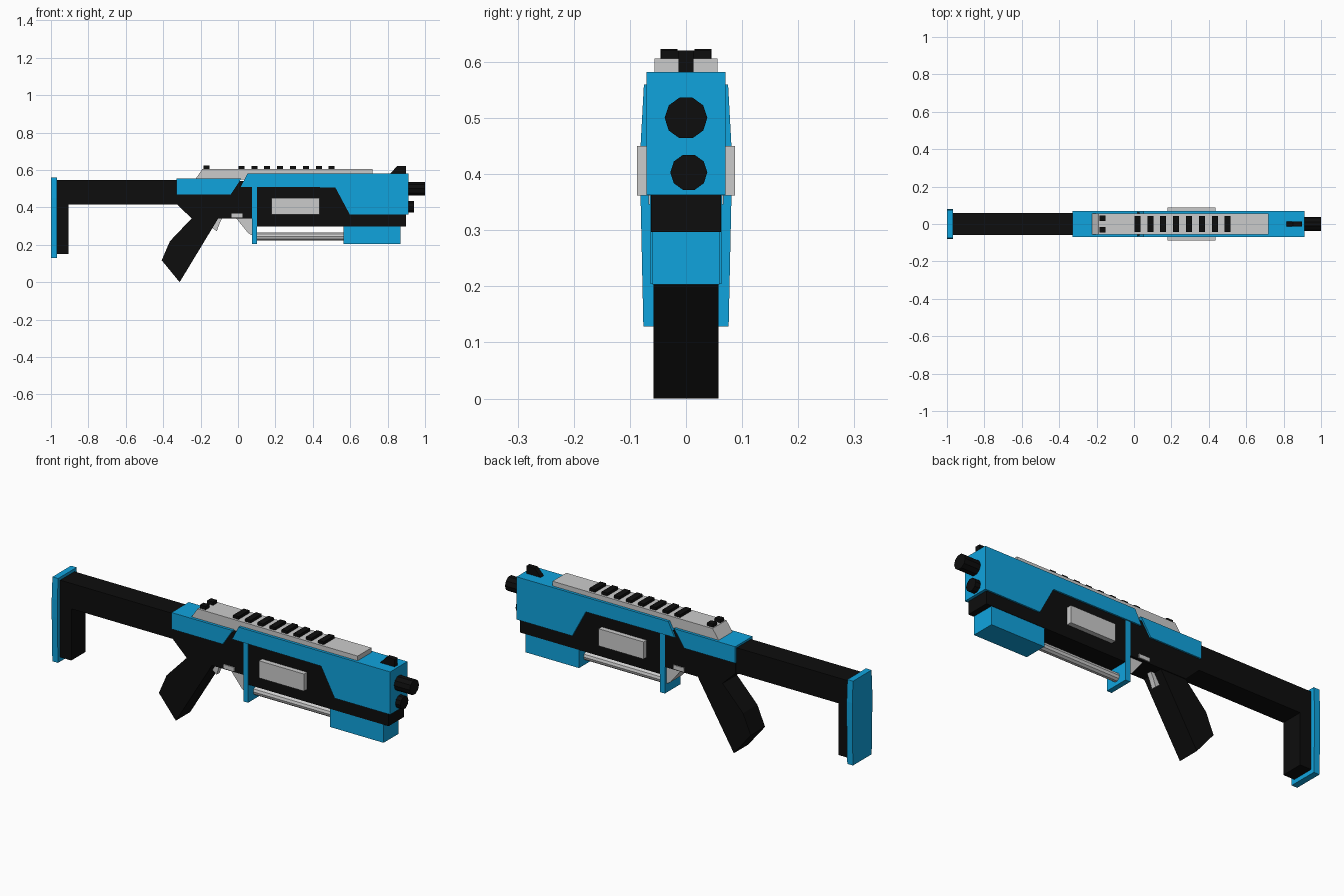
import bpy, bmesh, math
from mathutils import Matrix

if "Cube" in bpy.data.objects:
    bpy.data.objects.remove(bpy.data.objects["Cube"])


def material(name, rgb):
    m = bpy.data.materials.new(name)
    m.diffuse_color = (*rgb, 1)
    m.use_nodes = True
    m.node_tree.nodes["Principled BSDF"].inputs["Base Color"].default_value = m.diffuse_color
    return m


BLACK = material("black", (0.004, 0.004, 0.004))
BLUE = material("blue", (0.005, 0.37, 0.73))
GREY = None


def finish(name, bm, mat):
    bmesh.ops.recalc_face_normals(bm, faces=bm.faces)
    mesh = bpy.data.meshes.new(name)
    bm.to_mesh(mesh)
    bm.free()
    if mat:
        mesh.materials.append(mat)
    ob = bpy.data.objects.new(name, mesh)
    bpy.context.collection.objects.link(ob)
    return ob


def prism(name, pts, y0, y1, mat):
    """Side profile in x, z extruded from y0 to y1."""
    bm = bmesh.new()
    face = bm.faces.new([bm.verts.new((x, y0, z)) for x, z in pts])
    ext = bmesh.ops.extrude_face_region(bm, geom=[face])
    for v in ext["geom"]:
        if isinstance(v, bmesh.types.BMVert):
            v.co.y = y1
    return finish(name, bm, mat)


def box(name, x0, x1, y0, y1, z0, z1, mat):
    return prism(name, [(x0, z0), (x1, z0), (x1, z1), (x0, z1)], y0, y1, mat)


def tube(name, x0, x1, y, z, r, sides, mat):
    bm = bmesh.new()
    place = Matrix.Translation(((x0 + x1) / 2, y, z)) @ Matrix.Rotation(math.pi / 2, 4, 'Y')
    bmesh.ops.create_cone(bm, cap_ends=True, segments=sides, radius1=r, radius2=r,
                          depth=x1 - x0, matrix=place)
    return finish(name, bm, mat)


# Butt plate: outline in y, z, bulging slightly at mid height
bm = bmesh.new()
outline = [(-.076, .128), (.076, .128), (.081, .36), (.081, .45), (.075, .56),
           (-.075, .56), (-.081, .45), (-.081, .36)]
plate = bm.faces.new([bm.verts.new((-1, y, z)) for y, z in outline])
ext = bmesh.ops.extrude_face_region(bm, geom=[plate])
bmesh.ops.translate(bm, vec=(.032, 0, 0),
                    verts=[v for v in ext["geom"] if isinstance(v, bmesh.types.BMVert)])
finish("butt_plate", bm, BLUE)

# Stock with its drop leg
prism("stock", [(-.97, .15), (-.905, .15), (-.905, .415), (-.30, .415), (-.30, .545),
                (-.97, .545)], -.058, .058, BLACK)

# Receiver and pistol grip
prism("receiver", [(-.325, .415), (-.247, .34), (.08, .34), (.08, .297), (.898, .297),
                   (.898, .54), (-.325, .54)], -.062, .062, BLACK)
prism("pistol_grip", [(-.247, .342), (-.364, .219), (-.408, .117), (-.312, 0),
                      (-.105, .342)], -.058, .058, BLACK)

# Blue covers
prism("rear_cover", [(-.328, .47), (-.038, .47), (.018, .555), (-.328, .555)],
      -.07, .07, BLUE)
prism("main_cover", [(.015, .51), (.052, .582), (.912, .582), (.912, .363),
                     (.597, .363), (.52, .507)], -.07, .07, BLUE)

# Band, fore-end and magazine tube
box("band", .075, .102, -.064, .064, .205, .51, BLUE)
box("fore_end", .565, .868, -.06, .06, .203, .297, BLUE)
tube("magazine_tube", .1, .57, 0, .245, .022, 10, GREY)

# Barrel and lower muzzle
tube("barrel", .90, 1.0, 0, .5, .038, 10, BLACK)
tube("lower_muzzle", .90, .94, .005, .403, .033, 10, BLACK)

# Trigger and its guard
prism("trigger", [(-.085, .342), (-.1, .31), (-.113, .272), (-.15, .3), (-.135, .342)],
      -.013, .013, GREY)
prism("trigger_guard", [(-.01, .342), (.076, .342), (.076, .25), (.055, .262)],
      -.05, .05, GREY)

# Side plates and buttons on both sides
for side, s in (("front", -1), ("back", 1)):
    box(f"{side}_plate", .18, .435, s * .06, s * .087, .362, .45, GREY)
    box(f"{side}_button", -.035, .025, s * .06, s * .067, .346, .366, GREY)
    box(f"{side}_rear_sight", -.185, -.152, s * .015, s * .045, .6, .623, BLACK)

# Top rail with cross ribs
prism("top_rail", [(-.228, .55), (-.19, .606), (.718, .606), (.718, .575), (.05, .55)],
      -.056, .056, GREY)
for i in range(8):
    x = .018 + i * .069
    box(f"rail_rib_{i + 1}", x - .016, x + .016, -.044, .044, .6, .62, BLACK)

# Front sight
prism("front_sight", [(.812, .578), (.85, .62), (.897, .62), (.897, .578)],
      -.013, .013, BLACK)
